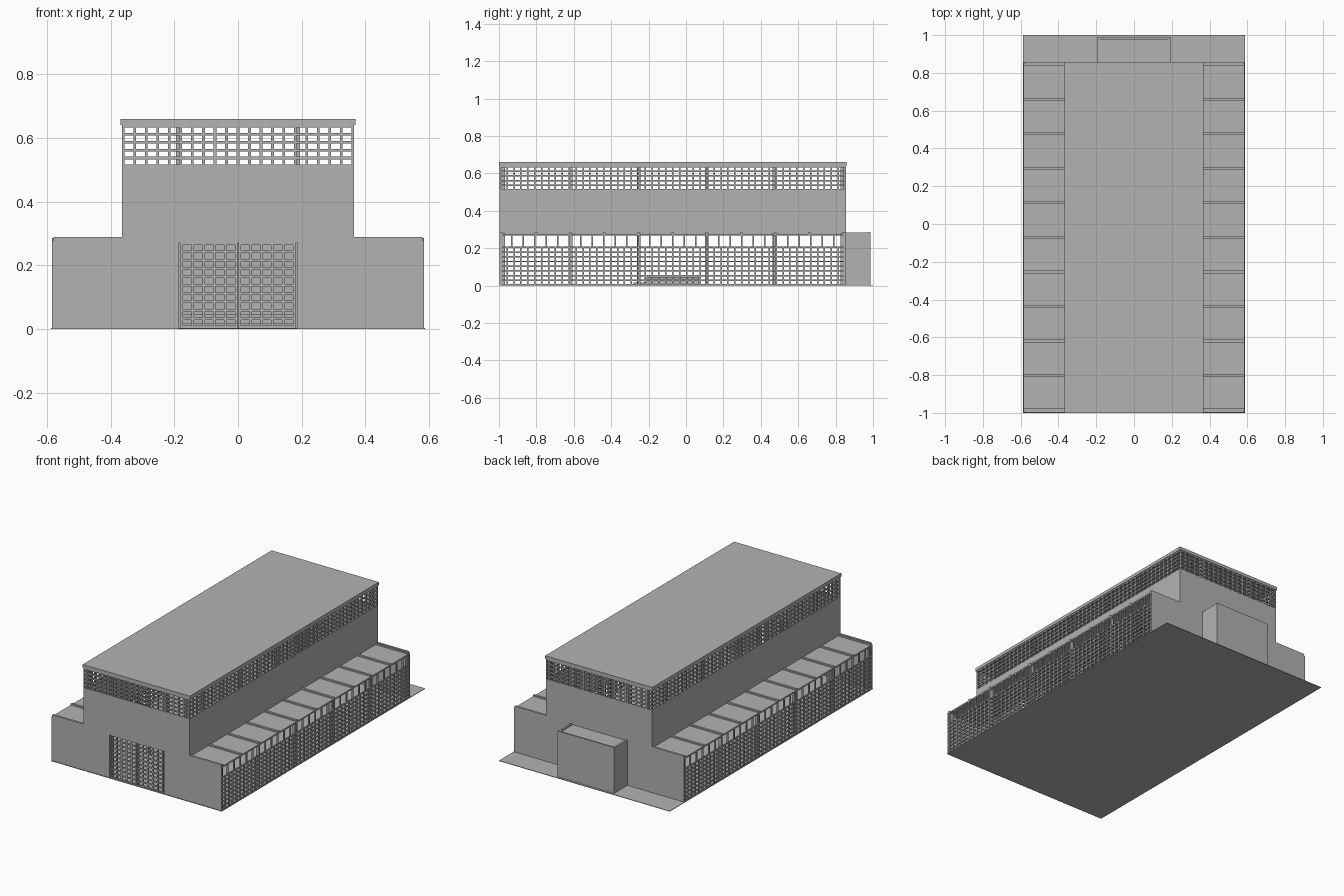
import bpy, bmesh
from mathutils import Matrix, Vector

cube = bpy.data.objects.get("Cube")
if cube:
    bpy.data.objects.remove(cube, do_unlink=True)

grey = bpy.data.materials.new("concrete_grey")
grey.use_nodes = True
colour = (0.448, 0.448, 0.448, 1)
grey.diffuse_color = colour
grey.node_tree.nodes["Principled BSDF"].inputs["Base Color"].default_value = colour

# Main dimensions
FRONT, BACK = -0.997, 0.855
NAVE, AISLE = 0.365, 0.585
LOW, MID, TOP = 0.28, 0.508, 0.64
BAYS = 5
BAR = 0.008


def make(name, boxes):
    """One object from boxes given as (x0, x1, y0, y1, z0, z1)."""
    bm = bmesh.new()
    for x0, x1, y0, y1, z0, z1 in boxes:
        size = Vector((x1 - x0, y1 - y0, z1 - z0))
        mid = Vector((x0 + x1, y0 + y1, z0 + z1)) / 2
        bmesh.ops.create_cube(bm, size=1, matrix=Matrix.Translation(mid) @ Matrix.Diagonal(size).to_4x4())
    mesh = bpy.data.meshes.new(name)
    bm.to_mesh(mesh)
    bm.free()
    mesh.materials.append(grey)
    obj = bpy.data.objects.new(name, mesh)
    bpy.context.collection.objects.link(obj)
    return obj


def steps(a, b, count):
    return [a + (b - a) * i / count for i in range(count + 1)]


def lattice(axis, at, a, b, z0, z1, columns, rows):
    """Grid of bars in the plane where the given axis equals at."""
    h = BAR / 2
    spans = [(u - h, u + h, z0, z1) for u in steps(a + h, b - h, columns)]
    if rows:
        spans += [(a, b, z - h, z + h) for z in steps(z0 + h, z1 - h, rows)]
    if axis == "x":
        return [(at - h, at + h, u0, u1, w0, w1) for u0, u1, w0, w1 in spans]
    return [(u0, u1, at - h, at + h, w0, w1) for u0, u1, w0, w1 in spans]


def both_sides(boxes):
    return boxes + [(-x1, -x0, *rest) for x0, x1, *rest in boxes]


# Ground slab
make("ground_slab", [(-0.588, 0.588, -1, 1, 0, 0.003)])

# End walls beside the central openings
wall = 0.012
opening = 0.187
make("front_walls", both_sides([(opening, 0.58, FRONT, FRONT + wall, 0, 0.288)]))
make("back_walls", both_sides([(opening, 0.58, BACK - wall, BACK, 0, 0.288)]))

# Aisle side screens, clerestory windows and rails
side = AISLE - BAR / 2
make("aisle_lattice", both_sides(lattice("x", side, FRONT, BACK, 0, 0.208, BAYS * 10, 8)))
make("aisle_clerestory", both_sides(lattice("x", side, FRONT, BACK, 0.208, 0.272, BAYS * 6, 0)))

# Aisle roofs with cross ribs
make("aisle_roofs", both_sides([(NAVE - 0.01, AISLE, FRONT, BACK, 0.268, 0.277)]))
make("aisle_roof_ribs", both_sides([
    (NAVE, AISLE, y - 0.007, y + 0.007, 0.27, 0.285)
    for y in steps(FRONT + 0.012, BACK - 0.012, BAYS * 2)]))

# Solid band of the tall hall
make("hall_side_walls", both_sides([(NAVE - wall, NAVE, FRONT, BACK, LOW, MID)]))
make("hall_end_walls", [(-NAVE, NAVE, y, y + wall, LOW, MID) for y in (FRONT, BACK - wall)])

# Upper window band
make("upper_side_lattice", both_sides(
    lattice("x", NAVE - BAR / 2, FRONT, BACK, MID, TOP, BAYS * 10, 5)))
upper_ends = []
for y in (FRONT + BAR / 2, BACK - BAR / 2):
    upper_ends += lattice("y", y, -NAVE, NAVE, MID, TOP, 20, 5)
make("upper_end_lattice", upper_ends)

# Flat roof
make("main_roof", [(-0.369, 0.369, -1, 0.858, TOP, 0.66)])

# Columns on the bay lines
lines = steps(FRONT + 0.02, BACK - 0.02, BAYS)
make("hall_columns", both_sides([
    (0.176, 0.194, y - 0.009, y + 0.009, 0, TOP) for y in lines]))
make("aisle_columns", both_sides([
    (AISLE - 0.026, AISLE - 0.01, y - 0.008, y + 0.008, 0, 0.27) for y in lines]))

# Front doors: two lattice leaves and a lintel
doors = []
for a, b in ((-0.18, -0.002), (0.002, 0.18)):
    doors += lattice("y", FRONT + 0.008, a, b, 0.002, 0.272, 5, 10)
make("front_doors", doors)
make("door_lintel", [(-opening, opening, FRONT, FRONT + wall, 0.27, LOW)])

# Rear porch
make("porch_sides", both_sides([(opening - 0.004, 0.195, BACK - wall, 0.985, 0, 0.285)]))
make("porch_back", [(-0.195, 0.195, 0.977, 0.987, 0, 0.288)])
make("porch_roof", [(-opening, opening, BACK - wall, 0.98, 0.268, 0.278)])

# Low interior platform with a step
make("platform", [(-0.18, 0.18, -0.21, 0.07, 0, 0.045),
                  (-0.18, 0.18, -0.28, -0.21, 0, 0.018)])
